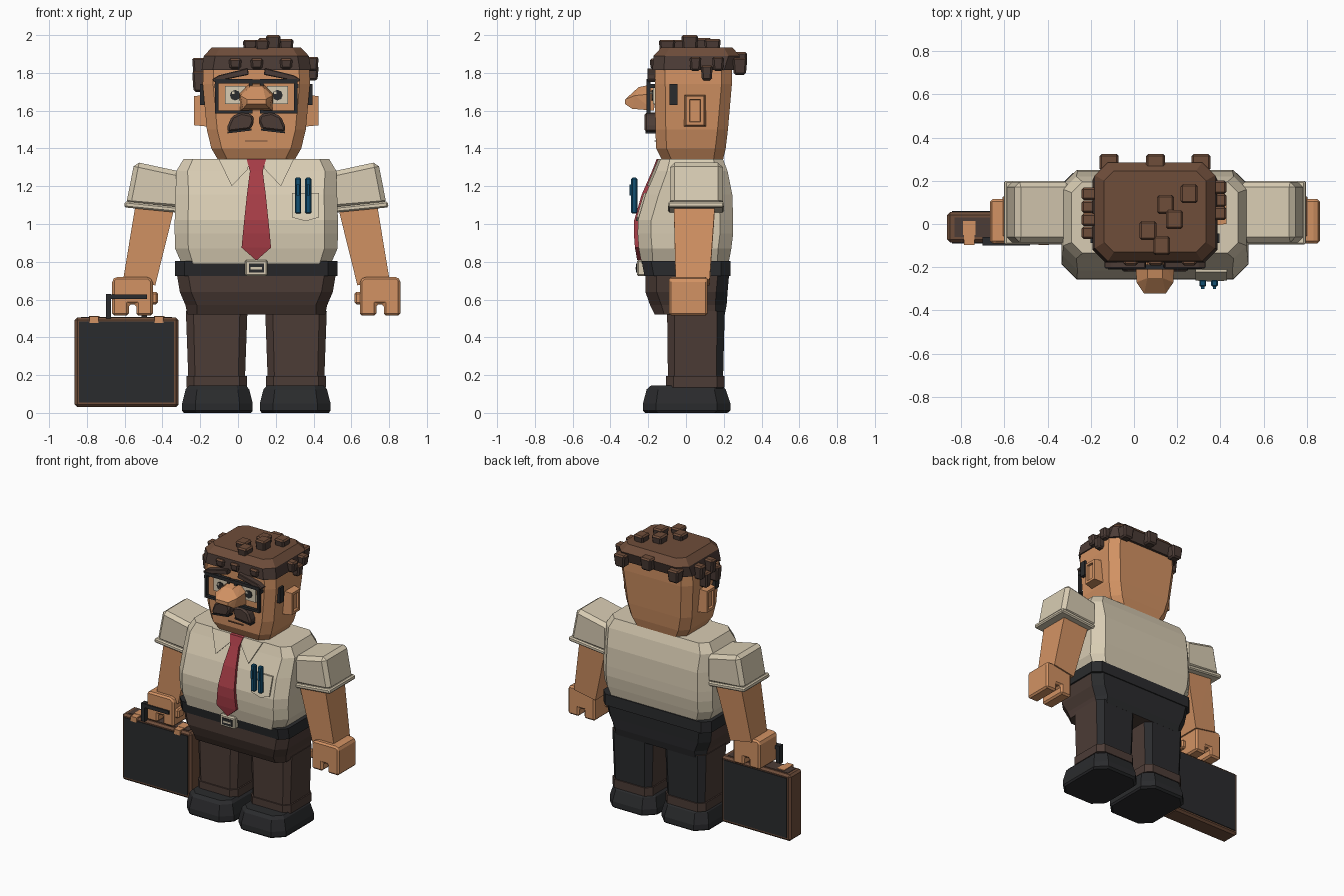
import bpy, bmesh, math
from mathutils import Vector

if "Cube" in bpy.data.objects:
    bpy.data.objects.remove(bpy.data.objects["Cube"])

CX = 0.097  # body centre line


def lin(c):
    c /= 255
    return c / 12.92 if c <= 0.04045 else ((c + 0.055) / 1.055) ** 2.4


def material(name, r, g, b):
    m = bpy.data.materials.new(name)
    m.diffuse_color = (lin(r), lin(g), lin(b), 1)
    m.use_nodes = True
    m.node_tree.nodes["Principled BSDF"].inputs["Base Color"].default_value = m.diffuse_color
    return m


SKIN = material("skin", 210, 146, 99)
CREAM = material("cream_cloth", 216, 204, 179)
DARK = material("dark_brown", 76, 60, 54)
BROWN = material("brown", 110, 77, 58)
BLACK = material("charcoal", 42, 43, 45)
RED = material("tie_red", 165, 60, 70)
BLUE = material("pen_blue", 18, 80, 114)


def finish(name, bm, mat):
    bmesh.ops.recalc_face_normals(bm, faces=bm.faces)
    me = bpy.data.meshes.new(name)
    bm.to_mesh(me)
    bm.free()
    me.materials.append(mat)
    ob = bpy.data.objects.new(name, me)
    bpy.context.collection.objects.link(ob)
    return ob


def paint(ob, mat, rule):
    ob.data.materials.append(mat)
    i = len(ob.data.materials) - 1
    for p in ob.data.polygons:
        if rule(p):
            p.material_index = i
    return ob


def bevel(bm, w):
    if w:
        bmesh.ops.recalc_face_normals(bm, faces=bm.faces)
        bmesh.ops.bevel(bm, geom=bm.edges[:], offset=w, segments=1,
                        affect='EDGES', clamp_overlap=True)


def box(name, x0, x1, y0, y1, z0, z1, mat, bev=0.0):
    return prism(name, [(x0, z0), (x1, z0), (x1, z1), (x0, z1)], y0, y1, mat, bev)


def prism(name, pts, y0, y1, mat, bev=0.0):
    """Outline in x/z pushed along y."""
    bm = bmesh.new()
    a = [bm.verts.new((x, y0, z)) for x, z in pts]
    b = [bm.verts.new((x, y1, z)) for x, z in pts]
    bm.faces.new(a)
    bm.faces.new(b)
    n = len(pts)
    for i in range(n):
        bm.faces.new((a[i], a[(i + 1) % n], b[(i + 1) % n], b[i]))
    bevel(bm, bev)
    return finish(name, bm, mat)


def loft(name, cx, rings, mat):
    """Stack of chamfered rectangles: z, half width, y front, y back, chamfer."""
    bm = bmesh.new()
    loops = []
    for z, w, y0, y1, c in rings:
        pts = [(-w + c, y0), (w - c, y0), (w, y0 + c), (w, y1 - c),
               (w - c, y1), (-w + c, y1), (-w, y1 - c), (-w, y0 + c)]
        loops.append([bm.verts.new((cx + x, y, z)) for x, y in pts])
    for a, b in zip(loops, loops[1:]):
        for i in range(8):
            j = (i + 1) % 8
            bm.faces.new((a[i], a[j], b[j], b[i]))
    bm.faces.new(loops[0])
    bm.faces.new(loops[-1])
    return finish(name, bm, mat)


def hull(name, pts, mat):
    bm = bmesh.new()
    for p in pts:
        bm.verts.new(p)
    bmesh.ops.convex_hull(bm, input=bm.verts[:])
    return finish(name, bm, mat)


def back(p):
    return p.normal.y > 0.6


# Shirt body with a round belly
shirt = [(0.79, .395, -.235, .225, .06), (0.87, .43, -.25, .24, .07),
         (0.95, .432, -.256, .25, .07), (1.02, .432, -.254, .25, .07),
         (1.155, .428, -.215, .245, .07), (1.28, .424, -.16, .22, .06),
         (1.345, .385, -.135, .195, .05)]
loft("shirt", CX, shirt, CREAM)


def front_y(z):
    for a, b in zip(shirt, shirt[1:]):
        if z <= b[0]:
            t = (z - a[0]) / (b[0] - a[0])
            return a[2] + t * (b[2] - a[2])
    return shirt[-1][2]


# Tie follows the belly
tie = [(0.81, .004), (0.875, .078), (0.95, .071), (1.02, .064), (1.155, .05),
       (1.28, .034), (1.345, .052)]
bm = bmesh.new()
rows = [[bm.verts.new((CX + sx * w, front_y(z) + dy, z))
         for sx, dy in ((-1, .01), (-1, -.02), (1, -.02), (1, .01))] for z, w in tie]
for a, b in zip(rows, rows[1:]):
    for i in range(4):
        bm.faces.new((a[i], a[(i + 1) % 4], b[(i + 1) % 4], b[i]))
bm.faces.new(rows[0])
bm.faces.new(rows[-1])
finish("tie", bm, RED)

# Pocket and pens
hull("pocket", [(x, front_y(z) + dy, z) for x, z in
     ((.285, 1.165), (.43, 1.165), (.43, 1.035), (.358, 1.015), (.285, 1.035))
     for dy in (.01, -.012)], CREAM)
for x in (.318, .372):
    box("pen", x - .016, x + .016, -.29, -.258, 1.055, 1.245, BLUE, .006)
    box("pen_clip", x - .007, x + .007, -.3, -.285, 1.15, 1.21, BLUE)

# Belt, buckle, hips
loft("belt", CX, [(.725, .43, -.22, .235, .05), (.805, .43, -.235, .235, .05)], BLACK)
box("buckle", CX - .06, CX + .06, -.26, -.2, .725, .81, CREAM, .008)
box("buckle_hole", CX - .04, CX + .04, -.264, -.25, .742, .79, BLACK)
box("buckle_bar", CX - .03, CX + .03, -.268, -.25, .76, .772, CREAM)
paint(loft("hips", CX, [(.52, .365, -.165, .205, .05), (.57, .375, -.19, .215, .06),
                        (.64, .405, -.215, .22, .06), (.73, .42, -.215, .228, .06)],
           DARK), BLACK, back)

# Paired parts
for s in (-1, 1):
    X = lambda d: CX + s * d
    lx = X(.21)
    # Leg, cuff and shoe
    paint(loft("trouser_leg", lx, [(.13, .148, -.095, .195, .035),
                                   (.54, .163, -.1, .205, .04)], DARK), BLACK, back)
    loft("trouser_cuff", lx, [(.135, .16, -.105, .205, .04),
                              (.195, .16, -.105, .205, .04)], DARK)
    loft("shoe", X(.206), [(0, .178, -.215, .22, .07), (.012, .187, -.228, .235, .07),
                           (.05, .187, -.228, .235, .07), (.125, .168, -.208, .21, .06),
                           (.145, .15, -.185, .19, .05)], BLACK)
    # Sleeve, sleeve hem, forearm
    prism("sleeve", [(X(.645), 1.33), (X(.39), 1.275), (X(.39), 1.075),
                     (X(.69), 1.1)], -.085, .195, CREAM, .025)
    prism("sleeve_hem", [(X(.695), 1.12), (X(.41), 1.09), (X(.414), 1.06),
                         (X(.70), 1.088)], -.095, .2, CREAM, .008)
    hull("forearm", [(X(d), y, z) for d, z, a, b in
         ((.635, 1.13, -.065, .155), (.43, 1.1, -.065, .155),
          (.705, .705, -.055, .125), (.535, .675, -.055, .125))
         for y in (a, b)], SKIN)
    # Fist with a finger gap
    prism("hand", [(X(d), z) for d, z in
          ((.548, .515), (.635, .515), (.635, .575), (.675, .575), (.675, .515),
           (.763, .515), (.763, .705), (.745, .72), (.57, .72), (.548, .7))],
          -.09, .115, SKIN, .012)
    box("thumb", *sorted((X(.52), X(.57))), -.07, .0, .575, .64, SKIN, .01)
    # Shirt collar flap
    hull("collar", [(X(d), front_y(z) + dy, z) for d, z in
         ((.035, 1.345), (.2, 1.345), (.13, 1.2), (.045, 1.29))
         for dy in (.012, -.012)], CREAM)
    # Ear with inset middle
    bm = bmesh.new()
    e = [bm.verts.new((X(d), y, z)) for d, dy, dz in ((.25, .06, .085), (.33, .047, .077))
         for y, z in ((.048 - dy, 1.6 - dz), (.048 + dy, 1.6 - dz),
                      (.048 + dy, 1.6 + dz), (.048 - dy, 1.6 + dz))]
    for i in range(4):
        j = (i + 1) % 4
        bm.faces.new((e[i], e[j], e[4 + j], e[4 + i]))
    bm.faces.new(e[:4])
    outer = bm.faces.new(e[4:])
    bmesh.ops.recalc_face_normals(bm, faces=bm.faces)
    bmesh.ops.inset_individual(bm, faces=[outer], thickness=.025)
    bmesh.ops.inset_individual(bm, faces=[outer], thickness=.004, depth=-.015)
    finish("ear", bm, SKIN)
    # Eye
    ex = X(.112)
    box("eye_white", ex - .055, ex + .055, -.176, -.15, 1.635, 1.73, CREAM)
    prism("pupil", [(ex + .028 * math.cos(k * math.pi / 4), 1.682 + .028 * math.sin(k * math.pi / 4))
                    for k in range(8)], -.183, -.17, BLACK)
    box("eye_glint", ex - .018, ex - .004, -.187, -.18, 1.687, 1.702, CREAM)
    # Glasses rim and temple
    g0, g1 = sorted((X(.02), X(.218)))
    for a, b, c, d in ((g0, g1, 1.585, 1.602), (g0, g1, 1.745, 1.768),
                       (g0, g0 + .018, 1.59, 1.76), (g1 - .018, g1, 1.59, 1.76)):
        box("glasses_rim", a, b, -.21, -.188, c, d, BLACK)
    box("glasses_hinge", *sorted((X(.205), X(.222))), -.205, -.14, 1.72, 1.74, BLACK)
    box("glasses_temple", *sorted((X(.26), X(.298))), -.087, -.045, 1.63, 1.74, BLACK)
    # Brow and moustache half
    prism("brow", [(X(d), z) for d, z in ((.045, 1.825), (.2, 1.787), (.235, 1.765),
                                          (.225, 1.752), (.04, 1.79))],
          -.205, -.15, DARK, .004)
    prism("moustache", [(X(d), z) for d, z in ((.01, 1.545), (.02, 1.58), (.08, 1.592),
                                               (.13, 1.57), (.156, 1.51), (.15, 1.485),
                                               (.03, 1.5))], -.22, -.15, DARK, .012)
    prism("moustache_base", [(X(d), z) for d, z in ((.025, 1.505), (.025, 1.495),
                                                    (.152, 1.48), (.152, 1.49))],
          -.215, -.15, BLACK)

# Head and nose
loft("head", CX, [(1.335, .2, -.125, .195, .05), (1.40, .238, -.158, .21, .055),
                  (1.50, .262, -.162, .222, .055), (1.74, .284, -.165, .243, .055),
                  (1.86, .28, -.165, .245, .055)], SKIN)
hull("nose", [(CX + s * w, y, z) for s in (-1, 1) for w, y, z in
     ((.035, -.15, 1.745), (.09, -.17, 1.69), (.085, -.17, 1.6), (.035, -.25, 1.725),
      (.085, -.27, 1.68), (.05, -.322, 1.66), (.05, -.322, 1.635),
      (.07, -.285, 1.61))], SKIN)
box("glasses_bridge", CX - .03, CX + .03, -.21, -.188, 1.745, 1.765, BLACK)
box("mouth", CX - .06, CX + .06, -.167, -.16, 1.437, 1.443, BROWN)


# Hair cap and tufts, lighter on top
def up(p):
    return p.normal.z > 0.5


paint(loft("hair", CX, [(1.815, .29, -.178, .262, .06), (1.89, .278, -.172, .285, .06),
                        (1.935, .235, -.13, .245, .045)], DARK), BROWN, up)


def tuft(x, y, z0, z1, wx=.03, wy=.03):
    bm = bmesh.new()
    bmesh.ops.create_cube(bm, size=2)
    for v in bm.verts:
        k = 1 if v.co.z > 0 else .8
        v.co = Vector((x + v.co.x * wx * k, y + v.co.y * wy * k, z1 if k == 1 else z0))
    bevel(bm, .01)
    paint(finish("hair_tuft", bm, DARK), BROWN, up)


for x, y, z in ((.255, .14, 1.98), (.145, .09, 1.985), (.187, .02, 2.0),
                (.065, -.03, 1.975), (.128, -.1, 1.975)):
    tuft(x, y, 1.9, z, .04, .045)
for i, y in enumerate((.14, .08, .02, -.04)):
    tuft(-.205, y, (1.78, 1.7)[i % 2], (1.88, 1.81)[i % 2], .038, .03)
for i, y in enumerate((.17, .11, .05)):
    tuft(.39, y, (1.81, 1.76)[i % 2], (1.885, 1.84)[i % 2], .038, .032)
for x, z in ((-.115, 1.84), (.1, 1.87), (.31, 1.84)):
    tuft(x, .285, z - .05, z + .04, .045, .04)
for x in (-.015, .1, .255):
    tuft(x, -.17, 1.82, 1.875, .035, .022)

# Briefcase: frame, panels, clasps, handle
box("case_body", -.865, -.315, -.085, .055, .03, .505, BROWN, .014)
for y in (-.09, .052):
    box("case_panel", -.842, -.338, y, y + .008, .055, .483, BLACK)
for x in (-.762, -.418):
    box("case_clasp", x - .024, x + .024, -.097, -.04, .475, .51, SKIN)
    box("case_tab", x - .028, x + .028, -.05, .015, .5, .512, SKIN)
box("case_top_inlay", -.83, -.35, -.06, .03, .5, .508, DARK)
box("handle_post", -.7, -.672, -.1, -.06, .5, .63, BLACK)
box("handle_post", -.51, -.482, -.07, -.04, .5, .61, BLACK)
box("handle_grip", -.7, -.482, -.1, -.06, .602, .628, BLACK)
